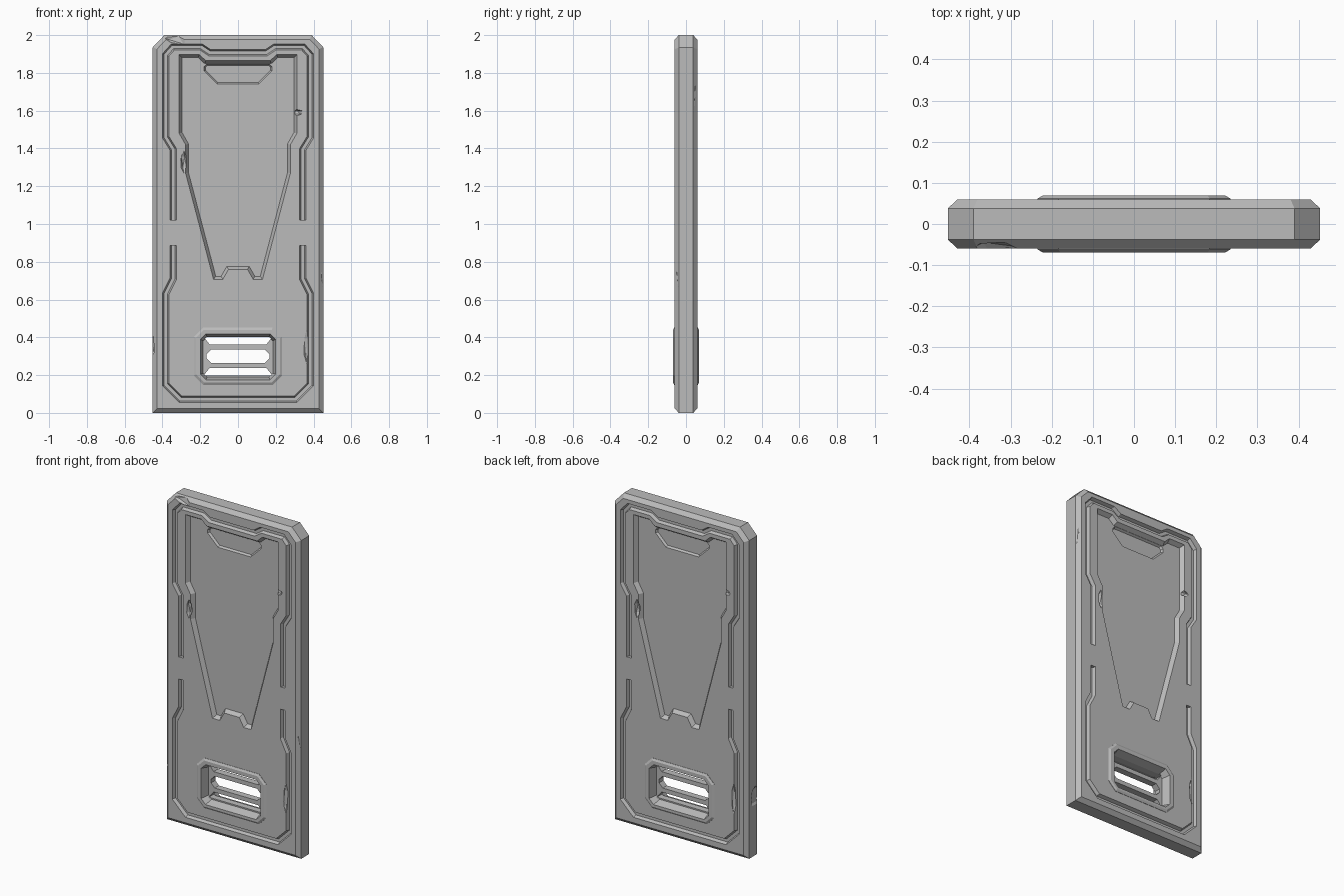
import bpy, bmesh, math
from mathutils import Vector

if "Cube" in bpy.data.objects:
    bpy.data.objects.remove(bpy.data.objects["Cube"])

grey = bpy.data.materials.new("plain grey")
grey.use_nodes = True
COLOUR = (0.5, 0.5, 0.5, 1)
grey.diffuse_color = COLOUR
grey.node_tree.nodes["Principled BSDF"].inputs["Base Color"].default_value = COLOUR

HALF = 0.06      # half thickness of the slab


def mirrored(half):
    """Complete a left-hand half path with its mirror image."""
    return half + [(-x, z) for x, z in reversed(half)]


def offset(pts, d, closed=True):
    """Shift a path sideways by d with mitred corners."""
    v = [Vector(p) for p in pts]
    out = []
    for i, p in enumerate(v):
        a = (p - v[i - 1]) if (closed or i) else v[1] - v[0]
        b = (v[(i + 1) % len(v)] - p) if (closed or i < len(v) - 1) else a
        n, m = (Vector((-e.y, e.x)).normalized() for e in (a, b))
        out.append(tuple(p + (n + m) * (d / (1 + n.dot(m)))))
    return out


def strip(path, w):
    return offset(path, w, False) + offset(path, -w, False)[::-1]


def octagon(cx, cz, w, h, c):
    return [(cx + x, cz + z) for x, z in mirrored(
        [(-w + c, h), (-w, h - c), (-w, c - h), (c - w, -h)])]


def loft(name, rings):
    """Solid through matching outlines, each an (outline, y) pair."""
    bm = bmesh.new()
    loops = [[bm.verts.new((x, y, z)) for x, z in pts] for pts, y in rings]
    for a, b in zip(loops, loops[1:]):
        for i in range(len(a)):
            j = (i + 1) % len(a)
            bm.faces.new((a[i], a[j], b[j], b[i]))
    bm.faces.new(loops[0])
    bm.faces.new(loops[-1])
    bmesh.ops.recalc_face_normals(bm, faces=bm.faces)
    me = bpy.data.meshes.new(name)
    bm.to_mesh(me)
    bm.free()
    ob = bpy.data.objects.new(name, me)
    bpy.context.collection.objects.link(ob)
    me.materials.append(grey)
    return ob


def combine(target, tool, operation="DIFFERENCE"):
    """Apply a boolean and discard the tool."""
    mod = target.modifiers.new("shape", "BOOLEAN")
    mod.object, mod.operation, mod.solver = tool, operation, "EXACT"
    bpy.context.view_layer.update()
    done = bpy.data.meshes.new_from_object(
        target.evaluated_get(bpy.context.evaluated_depsgraph_get()))
    target.modifiers.clear()
    target.data = done
    bpy.data.objects.remove(tool)


# Slab with clipped top corners and bevelled rims
edge = mirrored([(-0.39, 2), (-0.452, 1.935), (-0.452, 0)])
inner = offset(edge, 0.023)
slab = loft("slab", [(inner, -HALF), (edge, -0.038), (edge, 0.038), (inner, HALF)])

# Raised window frame on both faces
rim = octagon(0, 0.3, 0.234, 0.152, 0.05)
lip = offset(rim, 0.012)
combine(slab, loft("window_frame", [(lip, -0.069), (rim, -0.062), (rim, 0.062), (lip, 0.069)]),
        "UNION")

# Shield panel, hand grip and border groove outlines
shield = mirrored([(-0.17, 1.865), (-0.205, 1.897), (-0.312, 1.897), (-0.312, 1.48),
                   (-0.278, 1.42), (-0.278, 1.27), (-0.13, 0.707), (-0.08, 0.707),
                   (-0.05, 0.76)])
grip = mirrored([(-0.165, 1.848), (-0.18, 1.832), (-0.18, 1.81), (-0.11, 1.742)])
upper_groove = mirrored([(-0.343, 1.02), (-0.343, 1.395), (-0.383, 1.46), (-0.383, 1.895),
                         (-0.345, 1.937), (-0.195, 1.937), (-0.15, 1.907)])
lower_groove = mirrored([(-0.343, 0.885), (-0.343, 0.71), (-0.383, 0.63), (-0.383, 0.15),
                         (-0.305, 0.073)])
window = octagon(0, 0.296, 0.2, 0.122, 0.03)


def pocket(outline, top, bottom, slope):
    """Sink a sloped pocket into the slab, from depth top to depth bottom."""
    for s in (-1, 1):
        combine(slab, loft("cutter", [(outline, s * 0.1), (outline, s * top),
                                      (offset(outline, slope), s * bottom)]))


pocket(shield, 0.0605, 0.035, 0.016)
pocket(grip, 0.0355, 0.022, 0.008)
pocket(window, 0.071, 0.02, 0.016)
for path in (upper_groove, lower_groove):
    for s in (-1, 1):
        wide, narrow = strip(path, 0.017), strip(path, 0.009)
        combine(slab, loft("cutter", [(wide, s * 0.1), (wide, s * 0.0605),
                                      (narrow, s * 0.04)]))

# Three slots leaving two crossbars in the window
mid = octagon(0, 0.3, 0.167, 0.036, 0.025)
top_slot = [(-0.182, 0.402), (-0.15, 0.362), (0.15, 0.362), (0.182, 0.402)]
low_slot = [(x, 0.6 - z) for x, z in reversed(top_slot)]
for slot in (mid, top_slot, low_slot):
    combine(slab, loft("cutter", [(slot, -0.025), (slot, 0.025)]))


# Worn chips: faceted lumps bitten out of the edges
def chip(place, size, turn=0):
    bm = bmesh.new()
    bmesh.ops.create_icosphere(bm, subdivisions=1, radius=1)
    me = bpy.data.meshes.new("chip")
    bm.to_mesh(me)
    bm.free()
    me.materials.append(grey)
    ob = bpy.data.objects.new("chip", me)
    ob.location, ob.scale = place, size
    ob.rotation_euler = (0, turn, 0)
    bpy.context.collection.objects.link(ob)
    bpy.context.view_layer.update()
    combine(slab, ob)


chip((-0.475, -0.02, 0.36), (0.042, 0.06, 0.09))
chip((0.21, -0.065, 2.01), (0.07, 0.025, 0.025))
chip((0.21, 0.07, 2.01), (0.06, 0.025, 0.025))
chip((-0.34, -0.07, 1.985), (0.08, 0.03, 0.035), 0.3)
chip((0.465, -0.066, 0.68), (0.035, 0.035, 0.14))
chip((0.465, 0.066, 1.62), (0.035, 0.035, 0.24))
chip((-0.465, -0.066, 1.6), (0.03, 0.035, 0.12))
for s in (-1, 1):
    chip((s * -0.3, s * HALF, 1.59), (0.045, 0.02, 0.02))
    chip((s * 0.287, s * HALF, 1.33), (0.018, 0.022, 0.06))
    chip((s * -0.365, s * 0.062, 0.35), (0.018, 0.015, 0.1))
